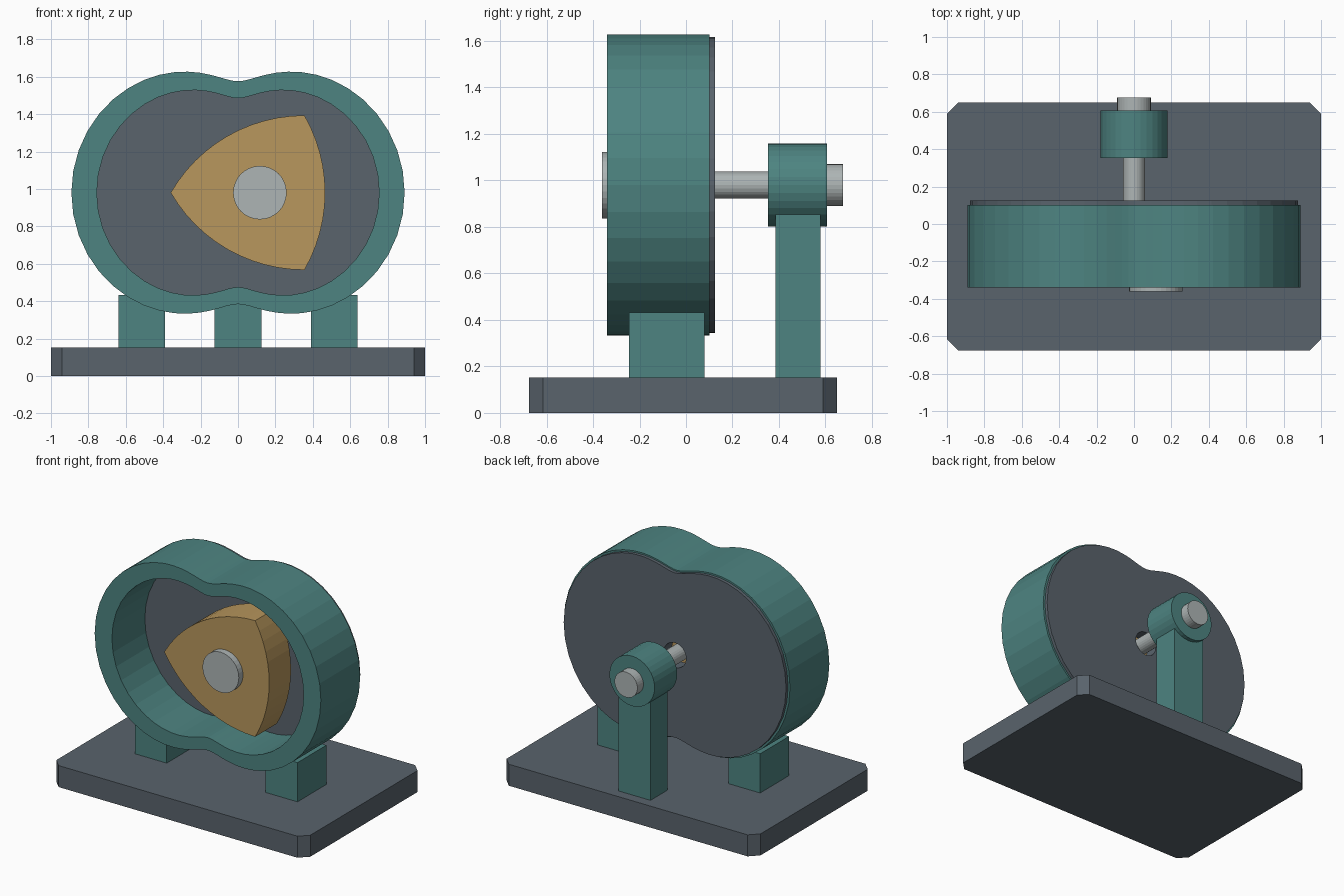
import bpy, bmesh, math

if "Cube" in bpy.data.objects:
    bpy.data.objects.remove(bpy.data.objects["Cube"])

CZ = 0.98          # height of the main shaft axis
R, E = 0.63, 0.125  # two-lobed chamber curve: radius and eccentricity


def material(name, rgb):
    m = bpy.data.materials.new(name)
    m.diffuse_color = (*rgb, 1)
    m.use_nodes = True
    m.node_tree.nodes["Principled BSDF"].inputs["Base Color"].default_value = m.diffuse_color
    return m


TEAL = material("teal_paint", (0.075, 0.23, 0.22))
DARK = material("dark_metal", (0.10, 0.125, 0.15))
BRASS = material("brass", (0.48, 0.31, 0.11))
STEEL = material("steel", (0.42, 0.46, 0.46))


def finish(name, bm, mat):
    bmesh.ops.recalc_face_normals(bm, faces=bm.faces)
    me = bpy.data.meshes.new(name)
    bm.to_mesh(me)
    bm.free()
    ob = bpy.data.objects.new(name, me)
    bpy.context.collection.objects.link(ob)
    me.materials.append(mat)
    return ob


def lobes(scale, n=64):
    """Two-lobed chamber outline in the x-z plane."""
    pts = []
    for i in range(n):
        t = 2 * math.pi * i / n
        pts.append((scale * (R * math.cos(t) + E * math.cos(3 * t)),
                    CZ + scale * (R * math.sin(t) + E * math.sin(3 * t))))
    return pts


def circle(x, r, n):
    return [(x + r * math.cos(2 * math.pi * i / n), CZ + r * math.sin(2 * math.pi * i / n))
            for i in range(n)]


def prism(name, pts, y0, y1, mat):
    """Solid extrusion of an x-z outline along y."""
    bm = bmesh.new()
    a, b = [[bm.verts.new((x, y, z)) for x, z in pts] for y in (y0, y1)]
    bm.faces.new(a)
    bm.faces.new(b)
    for i in range(len(pts)):
        j = (i + 1) % len(pts)
        bm.faces.new((a[i], a[j], b[j], b[i]))
    return finish(name, bm, mat)


def ring(name, outer, inner, y0, y1, mat):
    """Extrusion between two outlines with equal point counts."""
    bm = bmesh.new()
    loops = [[bm.verts.new((x, y, z)) for x, z in pts]
             for pts, y in ((outer, y0), (outer, y1), (inner, y1), (inner, y0))]
    n = len(outer)
    for k in range(4):
        a, b = loops[k], loops[(k + 1) % 4]
        for i in range(n):
            j = (i + 1) % n
            bm.faces.new((a[i], a[j], b[j], b[i]))
    return finish(name, bm, mat)


def box(name, x, y, z, mat, chamfer=0):
    bm = bmesh.new()
    bmesh.ops.create_cube(bm, size=1)
    for v in bm.verts:
        v.co = [lo + (c + 0.5) * (hi - lo) for c, (lo, hi) in zip(v.co, (x, y, z))]
    if chamfer:
        upright = [e for e in bm.edges if abs(e.verts[0].co.z - e.verts[1].co.z) > 0.01]
        bmesh.ops.bevel(bm, geom=upright, offset=chamfer, segments=1, affect='EDGES')
    return finish(name, bm, mat)


# Base, housing feet and bearing post
box("base_plate", (-1, 1), (-0.675, 0.65), (0, 0.153), DARK, 0.06)
for side, x in (("left", -0.515), ("right", 0.515)):
    box(side + "_housing_foot", (x - 0.125, x + 0.125), (-0.245, 0.08), (0.14, 0.432), TEAL)
box("bearing_post", (-0.125, 0.125), (0.385, 0.578), (0.14, 0.88), TEAL)

# Chamber housing and its rear plate, with a clearance hole for the shaft
ring("rotor_housing", lobes(1.18), lobes(1.0), -0.34, 0.102, TEAL)
ring("rear_plate", lobes(1.16), circle(0, 0.088, 64), 0.03, 0.125, DARK)

# Three-sided rotor: each side is an arc centred on the opposite corner
rotor_r, rotor_x = 0.477, 0.117
side = rotor_r * math.sqrt(3)
outline = []
for k in range(3):
    mid = math.radians(120 * k)
    cx, cz = rotor_x - rotor_r * math.cos(mid), CZ - rotor_r * math.sin(mid)
    for i in range(12):
        a = mid + math.radians(-30 + 60 * i / 12)
        outline.append((cx + side * math.cos(a), cz + side * math.sin(a)))
prism("rotor", outline, -0.315, -0.07, BRASS)

# Eccentric journal, shaft, bearing and shaft end
prism("eccentric_journal", circle(rotor_x, 0.143, 32), -0.362, -0.09, STEEL)
prism("main_shaft", circle(0, 0.058, 24), -0.1, 0.6, STEEL)
ring("rear_bearing", circle(0, 0.178, 32), circle(0, 0.09, 32), 0.353, 0.607, TEAL)
prism("shaft_end", circle(0, 0.09, 32), 0.36, 0.675, STEEL)
